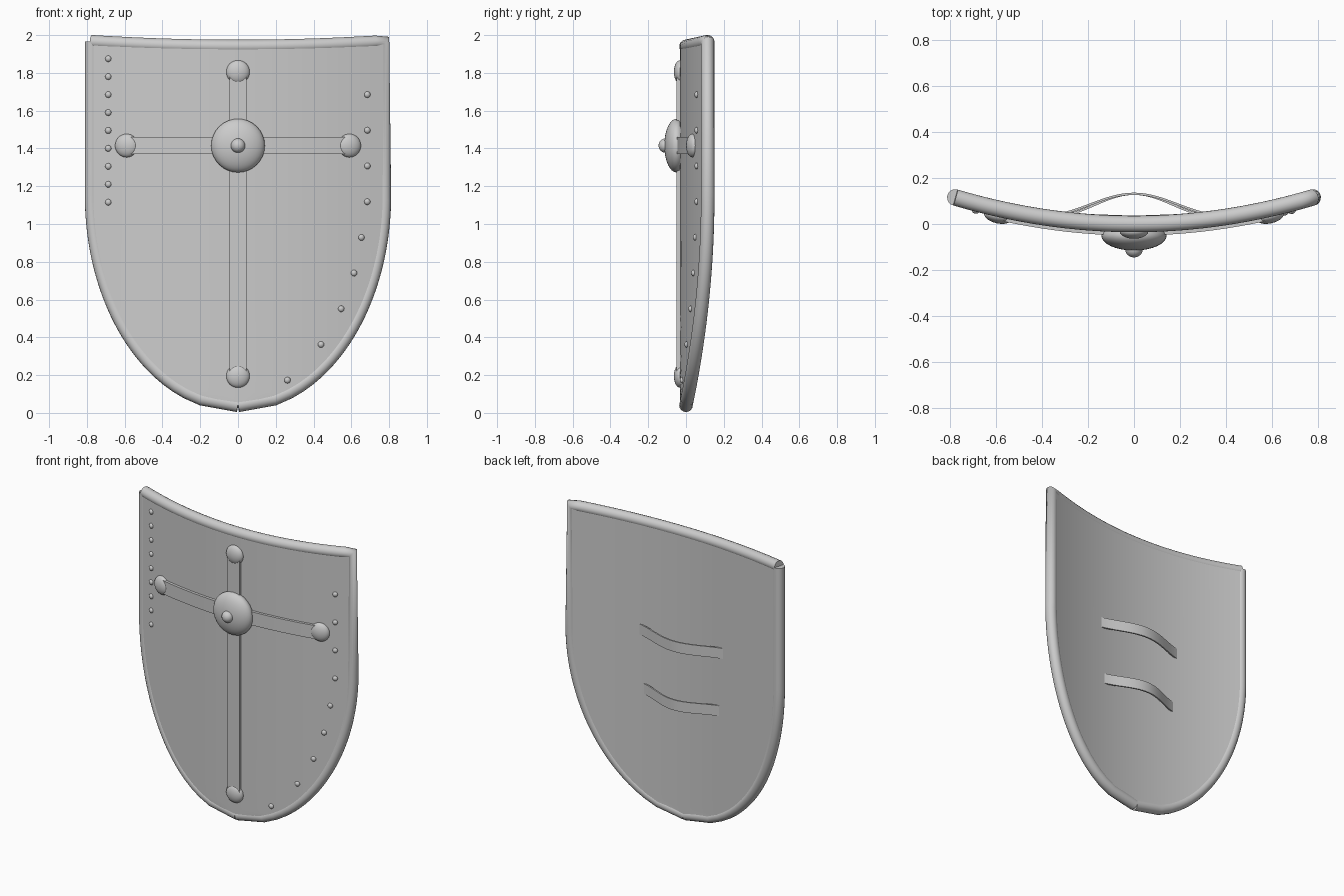
import bpy, bmesh, math

if "Cube" in bpy.data.objects:
    bpy.data.objects.remove(bpy.data.objects["Cube"])

W, SIDE_Z, LOW_Z, TOP_Z = 0.775, 1.15, 0.04, 1.94
HALF_T = 0.032          # half thickness of the board


def bend(x):            # shallow arc of the shield seen from above
    return 0.115 * (x / W) ** 2


def half_width(z):      # straight sides, elliptical lower part
    if z >= SIDE_Z:
        return W
    s = (SIDE_Z - z) / (SIDE_Z - LOW_Z)
    return W * math.sqrt(max(0, 1 - s * s))


def top_edge(x):
    return TOP_Z + 0.025 * (x / W) ** 2


def smooth(ob):
    bpy.ops.object.select_all(action='DESELECT')
    ob.select_set(True)
    bpy.context.view_layer.objects.active = ob
    bpy.ops.object.shade_smooth_by_angle(angle=math.radians(35))


def slab(name, rows, depth):
    """Sheet from rows of points, thickened along y."""
    bm = bmesh.new()
    grid = [[bm.verts.new(p) for p in row] for row in rows]
    for a, b in zip(grid, grid[1:]):
        for i in range(len(a) - 1):
            bm.faces.new((a[i], a[i + 1], b[i + 1], b[i]))
    ext = bmesh.ops.extrude_face_region(bm, geom=bm.faces[:], use_keep_orig=True)
    moved = [v for v in ext['geom'] if isinstance(v, bmesh.types.BMVert)]
    bmesh.ops.translate(bm, verts=moved, vec=(0, depth, 0))
    bmesh.ops.recalc_face_normals(bm, faces=bm.faces[:])
    me = bpy.data.meshes.new(name)
    bm.to_mesh(me)
    bm.free()
    ob = bpy.data.objects.new(name, me)
    bpy.context.collection.objects.link(ob)
    smooth(ob)
    return ob


def dome(name, x, z, radius, depth, y=None, seg=32):
    """Flattened ball lying on the curved front."""
    if y is None:
        y = bend(x) - HALF_T
    bpy.ops.mesh.primitive_uv_sphere_add(segments=seg, ring_count=seg // 2, location=(x, y, z))
    ob = bpy.context.object
    ob.name = name
    ob.scale = (radius, depth, radius)
    ob.rotation_euler[2] = math.atan(0.23 * x / W ** 2)
    smooth(ob)


def tube(name, pts, radius):
    cu = bpy.data.curves.new(name, 'CURVE')
    cu.dimensions = '3D'
    cu.bevel_depth = radius
    cu.bevel_resolution = 6
    cu.use_fill_caps = True
    sp = cu.splines.new('POLY')
    sp.points.add(len(pts) - 1)
    for p, co in zip(sp.points, pts):
        p.co = (*co, 1)
    sp.use_smooth = True
    ob = bpy.data.objects.new(name, cu)
    bpy.context.collection.objects.link(ob)


def lin(a, b, n):
    return [a + (b - a) * i / n for i in range(n + 1)]


# curved board
low = lin(LOW_Z, SIDE_Z, 32)
us = lin(-1, 1, 32)
rows = []
for z in low:
    h = max(half_width(z), 0.01)
    rows.append([(h * u, bend(h * u) - HALF_T, z) for u in us])
rows.append([(W * u, bend(W * u) - HALF_T, top_edge(W * u)) for u in us])
slab("shield_board", rows, 2 * HALF_T)

# rounded rim: right side with top, and left side
side = [(half_width(z), bend(half_width(z)), z) for z in low]
corner = (W, bend(W), top_edge(W))
top = [(x, bend(x), top_edge(x)) for x in lin(W, -W, 32)]
tube("rim_right_and_top", side + top, 0.036)
tube("rim_left", [(-x, y, z) for x, y, z in side + [corner]], 0.036)

# cross bars on the front
slab("cross_upright", [[(x, -0.05, z) for x in (-0.045, 0.045)] for z in (0.2, 1.8)], 0.03)
slab("cross_arm", [[(x, bend(x) - 0.05, z) for x in lin(-0.59, 0.59, 24)]
                   for z in (1.37, 1.46)], 0.03)

# studs at the bar ends, central boss and knob
for i, (x, z) in enumerate([(0, 1.805), (0, 0.195), (-0.59, 1.415), (0.59, 1.415)]):
    dome(f"cross_end_stud_{i}", x, z, 0.062, 0.032)
dome("centre_boss", 0, 1.415, 0.142, 0.065, y=-0.05)
dome("boss_knob", 0, 1.415, 0.038, 0.036, y=-0.109)

# rivets: close row on the left, wide row along the right edge
for i in range(9):
    dome(f"rivet_left_{i}", -0.687, 1.875 - 0.095 * i, 0.017, 0.014, seg=12)
for i in range(9):
    z = 1.685 - 0.189 * i
    inset = 0.09 if z > 1 else 0.106
    dome(f"rivet_right_{i}", half_width(z) - inset, z, 0.017, 0.014, seg=12)

# arched straps on the back
for name, z, half in (("upper_strap", 1.225, 0.32), ("lower_strap", 0.83, 0.28)):
    def arch(x):
        c = math.cos(math.pi / 2 * x / half)
        return 0.038 + 0.088 * (c + c * c) / 2
    slab(name, [[(x, arch(x), zz) for x in lin(-half, half, 24)]
                for zz in (z - 0.035, z + 0.035)], 0.01)
